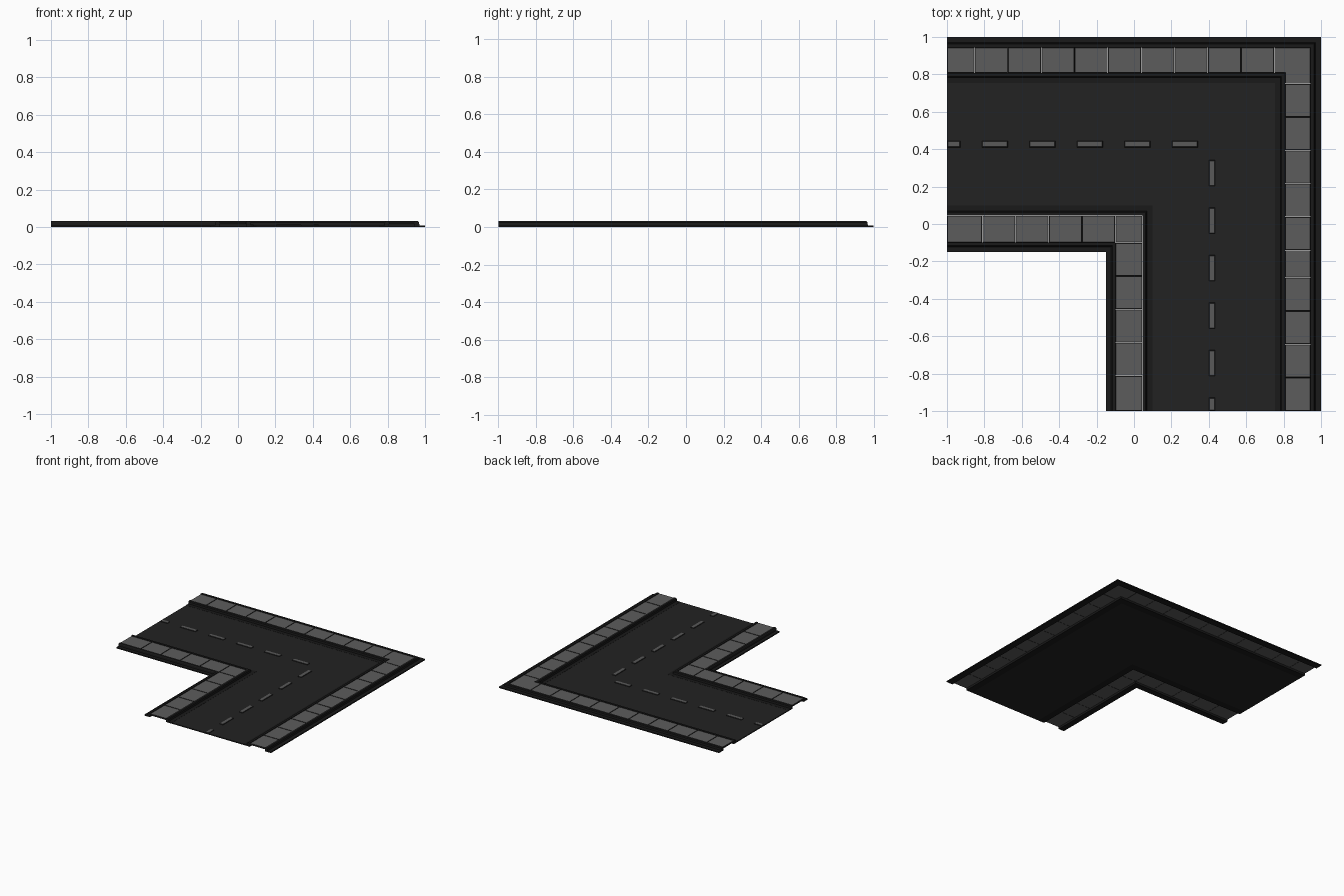
import bpy
import bmesh

cube = bpy.data.objects.get("Cube")
if cube:
    bpy.data.objects.remove(cube, do_unlink=True)


def material(name, value):
    m = bpy.data.materials.new(name)
    m.use_nodes = True
    colour = (value, value, value, 1)
    m.diffuse_color = colour
    m.node_tree.nodes["Principled BSDF"].inputs["Base Color"].default_value = colour
    return m


asphalt = material("asphalt", 0.016)
kerb_stone = material("dark kerb stone", 0.010)
paving = material("grey paving", 0.107)
paint = material("grey road paint", 0.100)


def finish(bm, name, main, side=None):
    """Make an object; steep faces take the side material."""
    bmesh.ops.recalc_face_normals(bm, faces=bm.faces)
    mesh = bpy.data.meshes.new(name)
    mesh.materials.append(main)
    if side:
        mesh.materials.append(side)
        for f in bm.faces:
            f.material_index = int(abs(f.normal.z) < 0.9)
    bm.to_mesh(mesh)
    bm.free()
    bpy.context.collection.objects.link(bpy.data.objects.new(name, mesh))


def sweep(name, profile, main, side=None, start=-1):
    """Run a closed (offset, height) profile round the mitred corner."""
    bm = bmesh.new()
    rings = [[bm.verts.new(p) for p in ring] for ring in (
        [(start, d, z) for d, z in profile],
        [(d, d, z) for d, z in profile],
        [(d, start, z) for d, z in profile])]
    n = len(profile)
    for a, b in zip(rings, rings[1:]):
        for i in range(n):
            j = (i + 1) % n
            bm.faces.new((a[i], a[j], b[j], b[i]))
    bm.faces.new(rings[0])
    bm.faces.new(rings[-1])
    finish(bm, name, main, side)


def slab(bm, x0, x1, y0, y1, z0, z1, gap, inset):
    """Add a block whose top is drawn in, leaving sloped edges."""
    rings = []
    for z, e in ((z0, gap), (z1, inset)):
        rings.append([bm.verts.new(p) for p in (
            (x0 + e, y0 + e, z), (x1 - e, y0 + e, z),
            (x1 - e, y1 - e, z), (x0 + e, y1 - e, z))])
    low, high = rings
    bm.faces.new(low)
    bm.faces.new(high)
    for i in range(4):
        j = (i + 1) % 4
        bm.faces.new((low[i], low[j], high[j], high[i]))


def kerb(name, inner, outer):
    """Stepped kerb: raised lip beside the paving, low flange outside it."""
    def at(t):
        return inner + (outer - inner) * t
    sweep(name, [(inner, 0), (outer, 0), (outer, 0.009), (at(0.45), 0.009),
                 (at(0.42), 0.025), (at(0.32), 0.031), (inner, 0.031)], kerb_stone)


# Road surface
sweep("road", [(0.10, 0), (0.753, 0), (0.753, 0.008), (0.10, 0.008)], asphalt)

# Kerbs on both sides of each pavement
kerb("outer_pavement_back_kerb", 0.945, 1.0)
kerb("outer_pavement_road_kerb", 0.807, 0.753)
kerb("inner_pavement_road_kerb", 0.045, 0.10)
kerb("inner_pavement_back_kerb", -0.10, -0.15)

# Paving slabs along each limb
LOW, TOP = 0.016, 0.028
STEP = 0.178


def paving_run(name, seams, d0, d1, along_x):
    bm = bmesh.new()
    for a, b in zip(seams, seams[1:]):
        box = (b, a, d0, d1) if along_x else (d0, d1, b, a)
        slab(bm, *box, LOW, TOP, 0.001, 0.003)
    finish(bm, name, paving, kerb_stone)


outer = [0.75 - STEP * i for i in range(10)] + [-1]
outer_side = outer[:6] + [-0.287 - STEP * i for i in range(4)] + [-1]
inner = [-0.10 - STEP * i for i in range(5)] + [-1]
paving_run("outer_back_paving", outer, 0.807, 0.945, True)
paving_run("outer_side_paving", outer_side, 0.807, 0.945, False)
paving_run("inner_back_paving", inner, -0.10, 0.045, True)
paving_run("inner_side_paving", inner, -0.10, 0.045, False)

# Corner slabs
sweep("outer_corner_paving", [(0.808, LOW), (0.944, LOW), (0.942, TOP), (0.81, TOP)],
      paving, kerb_stone, start=0.752)
bm = bmesh.new()
slab(bm, -0.10, 0.045, -0.10, 0.045, LOW, TOP, 0.001, 0.003)
finish(bm, "inner_corner_paving", paving, kerb_stone)

# Dashed centre line, cut off at the tile edges
bm = bmesh.new()
for i in range(6):
    centre = 0.272 - 0.254 * i
    a, b = max(centre - 0.071, -1), centre + 0.071
    slab(bm, a, b, 0.409, 0.445, 0.007, 0.012, 0, 0.005)
    slab(bm, 0.399, 0.435, a, b, 0.007, 0.012, 0, 0.005)
finish(bm, "centre_line_dashes", paint, kerb_stone)
